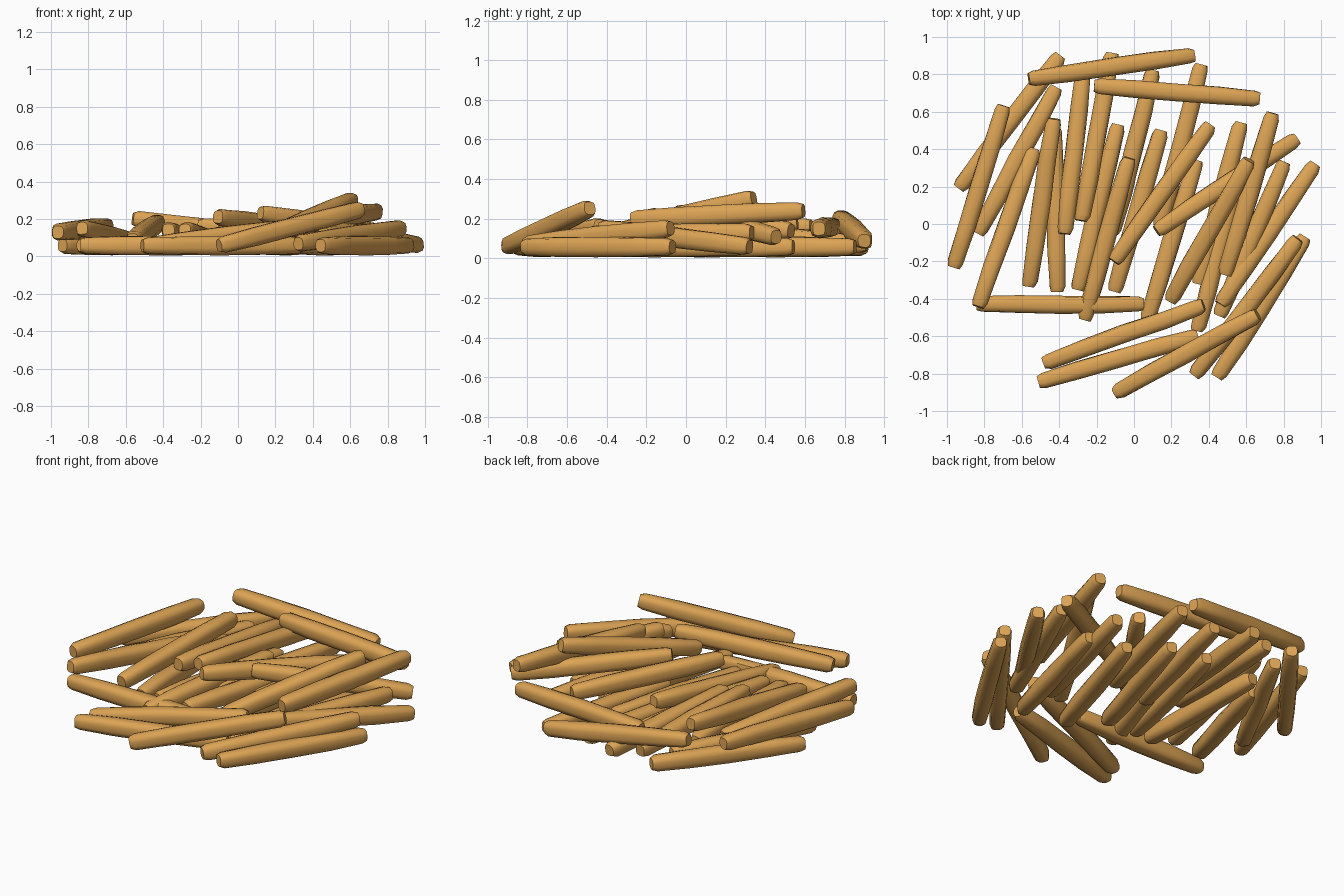
import bpy
import bmesh
import math
import random
from mathutils import Vector

random.seed(7)

cube = bpy.data.objects.get("Cube")
if cube:
    bpy.data.objects.remove(cube, do_unlink=True)

HALF = 0.05       # half thickness of a stick
BASE_Z = 5.8      # centre height of the bottom layer, in hundredths
OVERHANG = 0.013  # rounded tip beyond each listed end

# One golden fried colour for the whole pile
golden = bpy.data.materials.new("golden_fried")
golden.use_nodes = True
golden.diffuse_color = (0.72, 0.37, 0.09, 1)
shader = golden.node_tree.nodes["Principled BSDF"]
shader.inputs["Base Color"].default_value = golden.diffuse_color
shader.inputs["Roughness"].default_value = 0.7


def section(centre, side, up, scale):
    """Rounded square cross-section, slightly uneven like cut potato."""
    points = []
    for quarter in range(4):
        for offset in (-27, 0, 27):
            angle = math.radians(quarter * 90 + 45 + offset)
            radius = 1.0 if offset else 1.1
            radius *= HALF * scale * random.uniform(0.95, 1.04)
            points.append(centre + (side * math.cos(angle) * 0.95 + up * math.sin(angle)) * radius)
    return points


def add_stick(name, start, end):
    """Loft rounded square sections from start to end and cap both ends."""
    start, end = Vector(start), Vector(end)
    axis = (end - start).normalized()
    start -= axis * OVERHANG
    length = (end - start).length + OVERHANG
    side = axis.cross(Vector((0, 0, 1))).normalized()
    up = side.cross(axis)

    bm = bmesh.new()
    tip = 0.03 / length
    stations = [(0, 0.7), (tip, 0.92), (0.25, 1.04), (0.5, 1.07),
                (0.75, 1.04), (1 - tip, 0.92), (1, 0.7)]
    rings = []
    for along, scale in stations:
        wobble = side * random.uniform(-0.003, 0.003)
        centre = start + axis * length * along + wobble
        rings.append([bm.verts.new(p) for p in section(centre, side, up, scale)])
    for lower, upper in zip(rings, rings[1:]):
        for i in range(len(lower)):
            j = (i + 1) % len(lower)
            bm.faces.new((lower[i], lower[j], upper[j], upper[i]))
    bm.faces.new(rings[0])
    bm.faces.new(rings[-1])
    bmesh.ops.recalc_face_normals(bm, faces=bm.faces)

    mesh = bpy.data.meshes.new(name)
    bm.to_mesh(mesh)
    bm.free()
    mesh.materials.append(golden)
    stick = bpy.data.objects.new(name, mesh)
    bpy.context.collection.objects.link(stick)
    bpy.ops.object.select_all(action="DESELECT")
    stick.select_set(True)
    bpy.context.view_layer.objects.active = stick
    bpy.ops.object.shade_smooth_by_angle(angle=math.radians(60))


# Bottom layer lying flat: start x, y and end x, y in hundredths
bottom_layer = [
    (-93, 20, -40, 89),
    (-83, -4, -42, 72),
    (-41, -35, -43, 51),
    (-30, -34, -9, 52),
    (-11, -4, 10, 81),
    (-10, -35, 14, 49),
    (14, 0, 36, 84),
    (7, -51, 33, 33),
    (35, -31, 57, 53),
    (34, -56, 56, 28),
    (45, -81, 91, -8),
    (-83, -43, 4, -43),
    (-50, -84, 33, -60),
]

# Sticks resting on others: start x, y, z and end x, y, z in hundredths
upper_layer = [
    (-55, 78, 20, 31, 90, 9),
    (-20, 74, 16, 66, 67, 15),
    (-96, -22, 13, -70, 62, 16),
    (-83, -43, 15, -54, 39, 7),
    (-56, -32, 9, -43, 55, 18),
    (-37, -4, 14, -27, 82, 8),
    (-28, 3, 14, -12, 90, 7),
    (-26, -50, 6, -3, 34, 13),
    (-10, -19, 21, 40, 52, 14),
    (13, -3, 23, 86, 45, 11),
    (20, -40, 12, 61, 33, 30),
    (49, -26, 20, 74, 58, 24),
    (46, -48, 12, 80, 32, 13),
    (47, -42, 15, 96, 31, 6),
    (33, -80, 7, 87, -9, 15),
    (-47, -74, 6, 36, -44, 16),
    (-9, -90, 6, 65, -49, 25),
]

for number, (ax, ay, bx, by) in enumerate(bottom_layer):
    add_stick(f"bottom_fry_{number}",
              (ax / 100, ay / 100, BASE_Z / 100),
              (bx / 100, by / 100, BASE_Z / 100))

for number, stick_ends in enumerate(upper_layer):
    ends = [value / 100 for value in stick_ends]
    add_stick(f"upper_fry_{number}", ends[:3], ends[3:])
